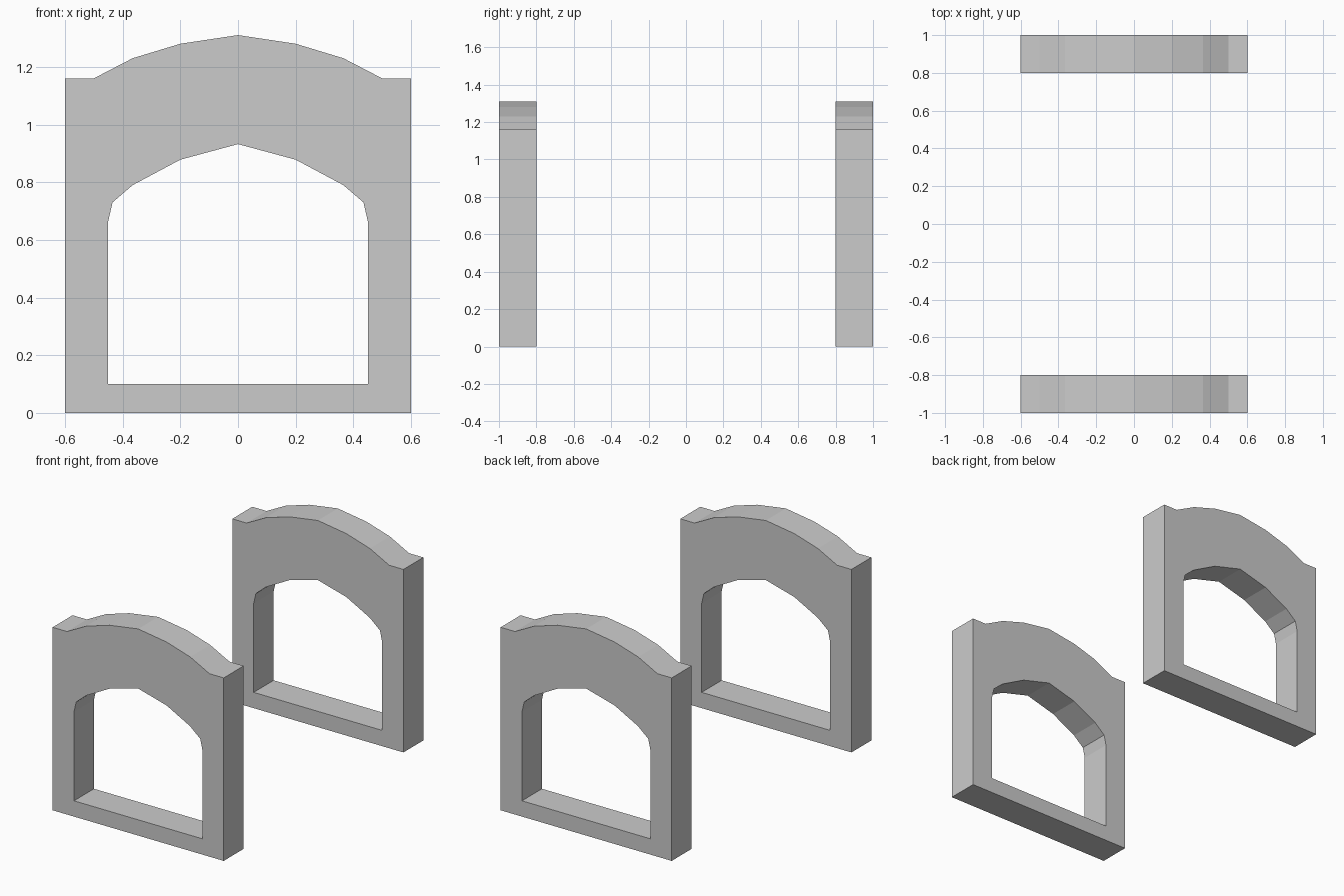
import bpy, bmesh

if "Cube" in bpy.data.objects:
    bpy.data.objects.remove(bpy.data.objects["Cube"])

stone = bpy.data.materials.new("grey stone")
stone.diffuse_color = (0.6, 0.6, 0.6, 1)
stone.use_nodes = True
stone.node_tree.nodes["Principled BSDF"].inputs["Base Color"].default_value = stone.diffuse_color

# Right half profiles (x, z), from the foot up to the crown
OUTER = [(0.6, 0), (0.6, 1.16), (0.5, 1.16), (0.365, 1.23), (0.2, 1.28), (0, 1.31)]
INNER = [(0.45, 0.1), (0.45, 0.665), (0.435, 0.73), (0.365, 0.79), (0.2, 0.878), (0, 0.932)]


def full_loop(half):
    """Mirror a half profile into a closed loop."""
    return half + [(-x, z) for x, z in reversed(half[:-1])]


def arch(name, y0, y1):
    bm = bmesh.new()

    def ring(half, y):
        return [bm.verts.new((x, y, z)) for x, z in full_loop(half)]

    # Outer front, outer back, inner back, inner front: sweep around the frame
    rings = [ring(OUTER, y0), ring(OUTER, y1), ring(INNER, y1), ring(INNER, y0)]
    n = len(rings[0])
    for k in range(4):
        a, b = rings[k], rings[(k + 1) % 4]
        for i in range(n):
            j = (i + 1) % n
            bm.faces.new((a[i], a[j], b[j], b[i]))
    bmesh.ops.recalc_face_normals(bm, faces=bm.faces)
    mesh = bpy.data.meshes.new(name)
    bm.to_mesh(mesh)
    bm.free()
    mesh.materials.append(stone)
    bpy.context.collection.objects.link(bpy.data.objects.new(name, mesh))


# Two matching arched frames, front and back
arch("front_arch", -1.0, -0.8)
arch("back_arch", 0.8, 1.0)
